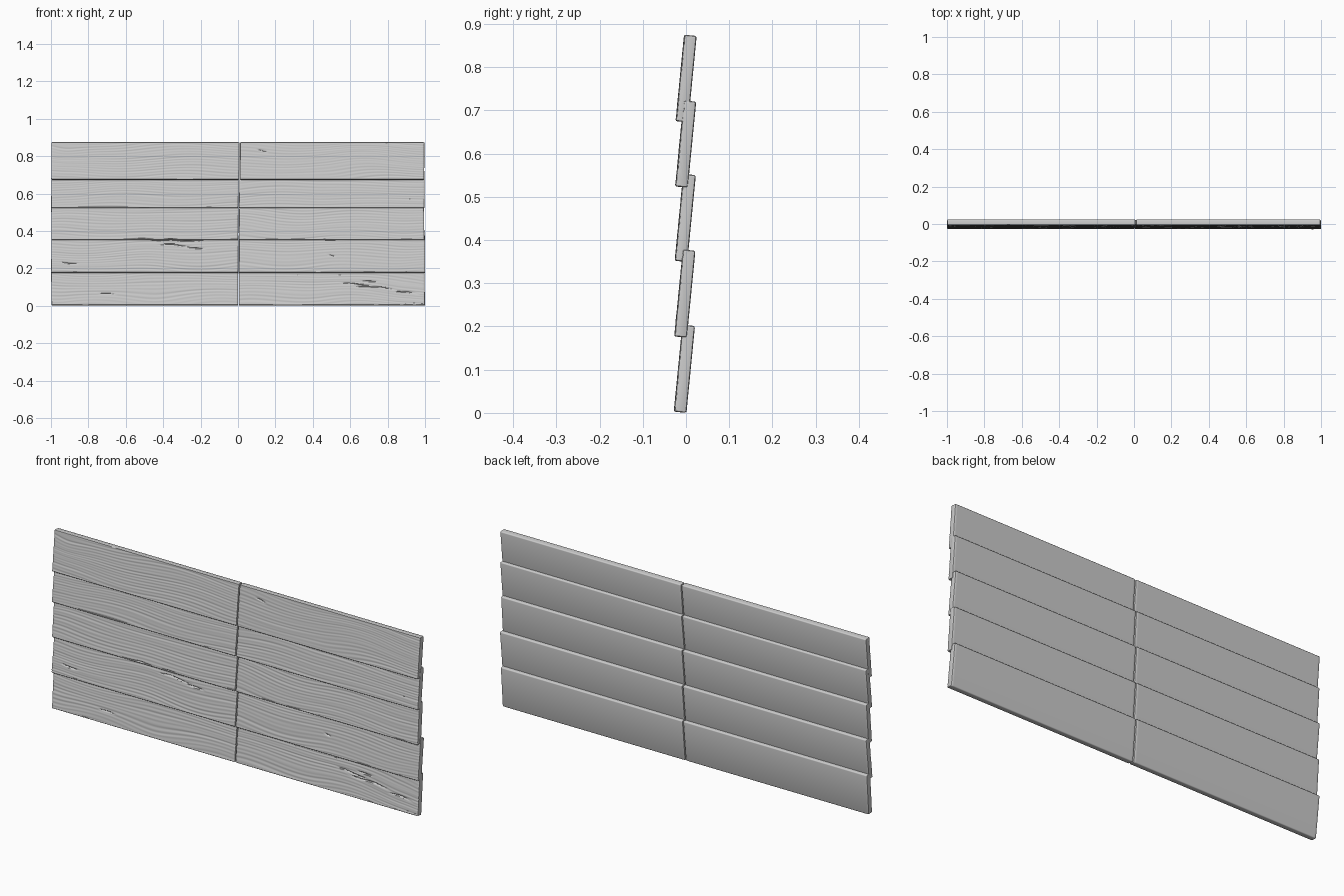
import bpy, bmesh, math, random
from mathutils import Vector, Matrix, noise

if "Cube" in bpy.data.objects:
    bpy.data.objects.remove(bpy.data.objects["Cube"])

random.seed(4)
THICK, RADIUS = 0.030, 0.005
FRONT_ROWS, COLUMNS = 60, 140

# Board rows: bottom z, top z, centre y, joint x, right end x
ROWS = [(0.000, 0.204, -0.004, 0.002, 0.998),
        (0.174, 0.378, -0.003, 0.003, 1.000),
        (0.349, 0.553, -0.002, 0.003, 0.995),
        (0.521, 0.723, -0.001, 0.004, 0.997),
        (0.672, 0.875, 0.000, 0.008, 0.996)]
TILT = 0.098

# Cracks: centre x, centre z, half length
CRACKS = [(-0.40, 0.352, 0.24), (-0.33, 0.322, 0.10), (-0.22, 0.305, 0.05),
          (-0.90, 0.228, 0.05), (-0.70, 0.062, 0.05), (0.63, 0.115, 0.09),
          (0.72, 0.098, 0.12), (0.70, 0.13, 0.05), (0.90, 0.070, 0.07),
          (0.50, 0.27, 0.02), (0.13, 0.825, 0.03)]


def relief(x, z, seed):
    """Depth of the carved wood grain, plus cracks, on a front face."""
    bend = noise.noise(Vector((x * 2.2, z * 5, seed))) * 0.040
    swirl = 0.03 * math.exp(-((x + 0.93) / 0.13) ** 2 - ((z - 0.81) / 0.05) ** 2)
    g = z + bend + swirl
    band = noise.noise(Vector((x * 1.5, g * 70, seed + 9)))
    depth = 0.0007 * (1 + math.sin(2 * math.pi * g / 0.0145)) * (0.8 + band)
    depth += 0.0006 * (1 + noise.noise(Vector((x * 3, g * 130, seed + 3))))
    for cx, cz, half in CRACKS:
        u = (x - cx) / half
        if abs(u) < 1:
            d = (z - cz + 0.006 * u + 0.003 * math.sin(x * 40)) / 0.0024
            depth += 0.006 * (1 - u * u) * math.exp(-d * d)
    return max(depth, 0)


def profile(hy, hz, r):
    """Rounded cross-section; the front side comes first, from bottom to top."""
    pts = [(-hy, -hz + r + 2 * (hz - r) * i / FRONT_ROWS, True)
           for i in range(FRONT_ROWS + 1)]

    def corner(cy, cz, start, first):
        for i in range(first, 4):
            a = start - i * math.pi / 6
            pts.append((cy + r * math.cos(a), cz + r * math.sin(a), False))
    corner(-hy + r, hz - r, math.pi, 1)
    corner(hy - r, hz - r, math.pi / 2, 0)
    corner(hy - r, -hz + r, 0, 0)
    corner(-hy + r, -hz + r, -math.pi / 2, 0)
    return pts[:-1]


def board(name, x0, x1, z0, z1, yc, skew0, skew1):
    seed = random.uniform(0, 90)
    hz = (z1 - z0 - THICK * math.sin(TILT)) / math.cos(TILT) / 2
    hy, zc = THICK / 2, (z0 + z1) / 2
    turn = Matrix.Rotation(-TILT, 3, 'X')
    # Stations along the board, pulled in at both ends to round them
    ends = [(0, RADIUS * 0.8), (0.2 * RADIUS, 0.35 * RADIUS), (RADIUS, 0)]
    stations = [(x0 + d, i) for d, i in ends]
    a, b = x0 + RADIUS, x1 - RADIUS
    stations += [(a + (b - a) * k / COLUMNS, 0) for k in range(1, COLUMNS)]
    stations += [(x1 - d, i) for d, i in reversed(ends)]

    bm = bmesh.new()
    rings = []
    for x, inset in stations:
        t = (x - x0) / (x1 - x0)
        ring = []
        for y, z, front in profile(hy - inset, hz - inset, RADIUS - inset):
            if front:
                y += relief(x, z + zc, seed)
            # slightly uneven sawn ends
            px = x + (skew0 * (1 - t) + skew1 * t) * z / hz
            p = turn @ Vector((0, y, z))
            ring.append(bm.verts.new((px, p.y + yc, p.z + zc)))
        rings.append(ring)
    n = len(rings[0])
    for r, s in zip(rings, rings[1:]):
        for i in range(n):
            j = (i + 1) % n
            bm.faces.new((r[i], r[j], s[j], s[i]))
    bm.faces.new(rings[0])
    bm.faces.new(rings[-1])
    bmesh.ops.recalc_face_normals(bm, faces=bm.faces)
    mesh = bpy.data.meshes.new(name)
    bm.to_mesh(mesh)
    bm.free()
    ob = bpy.data.objects.new(name, mesh)
    bpy.context.collection.objects.link(ob)
    ob.select_set(True)
    bpy.context.view_layer.objects.active = ob


# Overlapping rows of two boards each, meeting at a narrow joint
for k, (z0, z1, yc, joint, right) in enumerate(ROWS, 1):
    lean = random.uniform(0.0, 0.002)
    board(f"left_board_{k}", -0.998, joint - 0.001, z0, z1, yc,
          random.uniform(-0.002, 0.002), lean)
    board(f"right_board_{k}", joint + 0.003, right, z0, z1, yc,
          lean, random.uniform(-0.002, 0.001))

bpy.ops.object.shade_smooth_by_angle(angle=math.radians(40))
